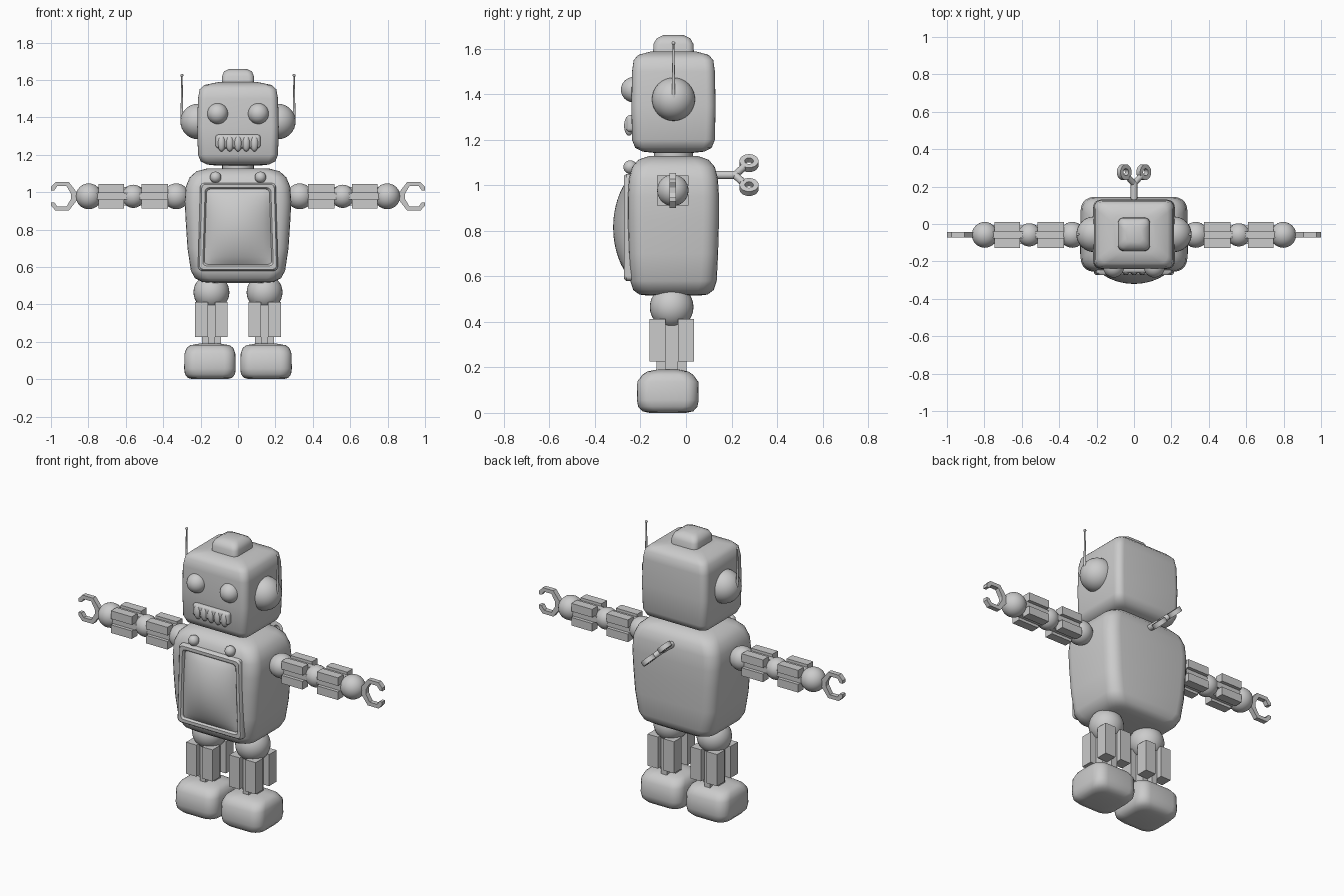
import bpy, bmesh, math
from mathutils import Vector

if "Cube" in bpy.data.objects:
    bpy.data.objects.remove(bpy.data.objects["Cube"])

CY = -0.055  # shared depth centre of the body


def finish(name, bm, angle=40):
    bmesh.ops.recalc_face_normals(bm, faces=bm.faces)
    me = bpy.data.meshes.new(name)
    bm.to_mesh(me)
    bm.free()
    ob = bpy.data.objects.new(name, me)
    bpy.context.collection.objects.link(ob)
    if angle:
        bpy.ops.object.select_all(action='DESELECT')
        ob.select_set(True)
        bpy.context.view_layer.objects.active = ob
        bpy.ops.object.shade_smooth_by_angle(angle=math.radians(angle))
    return ob


def loft(name, cx, cy, rows, r):
    """Stack of rounded rectangles: rows of (z, half_x, half_y)."""
    bm = bmesh.new()
    rings = []
    for z, hx, hy in rows:
        rr = min(r, hx * 0.9, hy * 0.9)
        ring = []
        for k, (sx, sy) in enumerate(((1, 1), (-1, 1), (-1, -1), (1, -1))):
            for i in range(6):
                a = math.pi / 2 * (k + i / 5)
                ring.append(bm.verts.new((cx + sx * (hx - rr) + rr * math.cos(a),
                                          cy + sy * (hy - rr) + rr * math.sin(a), z)))
        rings.append(ring)
    n = len(rings[0])
    for a, b in zip(rings, rings[1:]):
        for i in range(n):
            j = (i + 1) % n
            bm.faces.new((a[i], a[j], b[j], b[i]))
    bm.faces.new(rings[0])
    bm.faces.new(rings[-1])
    return finish(name, bm, 50)


def ball(name, loc, r, scale=(1, 1, 1)):
    bm = bmesh.new()
    bmesh.ops.create_uvsphere(bm, u_segments=32, v_segments=16, radius=r)
    for v in bm.verts:
        v.co = Vector(a * b for a, b in zip(v.co, scale)) + Vector(loc)
    return finish(name, bm)


def box(name, lo, hi, bevel=0.0):
    bm = bmesh.new()
    bmesh.ops.create_cube(bm, size=1)
    for v in bm.verts:
        v.co = Vector(lo[i] + (v.co[i] + 0.5) * (hi[i] - lo[i]) for i in range(3))
    if bevel:
        bmesh.ops.bevel(bm, geom=bm.edges[:], offset=bevel, segments=3, profile=0.5, affect='EDGES')
    return finish(name, bm, 40 if bevel else 0)


def rod(name, a, b, r1, r2=None, n=16):
    a, b = Vector(a), Vector(b)
    bm = bmesh.new()
    bmesh.ops.create_cone(bm, cap_ends=True, segments=n, radius1=r1,
                          radius2=r1 if r2 is None else r2, depth=(b - a).length)
    q = Vector((0, 0, 1)).rotation_difference(b - a)
    for v in bm.verts:
        v.co = q @ v.co + (a + b) / 2
    return finish(name, bm)


# head, top knob, neck, torso
loft("head", 0, CY, [(1.143, .12, .09), (1.148, .165, .135), (1.165, .2, .168), (1.2, .214, .182),
                     (1.35, .218, .185), (1.5, .214, .182), (1.55, .205, .175),
                     (1.573, .18, .155), (1.588, .11, .1)], 0.04)
loft("head_knob", 0, CY, [(1.57, .086, .09), (1.62, .085, .088), (1.645, .075, .075), (1.66, .045, .045)], 0.03)
rod("neck", (0, CY, 1.11), (0, CY, 1.16), 0.085, n=24)
loft("torso", 0, CY, [(.515, .14, .11), (.52, .19, .15), (.54, .23, .177), (.58, .252, .19),
                      (.7, .27, .196), (.85, .28, .2), (.95, .285, .2), (1.03, .279, .195),
                      (1.08, .258, .182), (1.112, .222, .155), (1.128, .16, .11)], 0.07)

# bulging chest screen
bm = bmesh.new()
bmesh.ops.create_grid(bm, x_segments=16, y_segments=18, size=1)
for v in bm.verts:
    u, w = v.co.x, v.co.y
    bulge = ((1 - u * u) * (1 - w * w)) ** 0.8
    v.co = (u * (.182 - .006 * w), -.255 - .065 * bulge, .815 + .208 * w)
rim = [e for e in bm.edges if e.is_boundary]
ext = bmesh.ops.extrude_edge_only(bm, edges=rim)
for v in ext["geom"]:
    if isinstance(v, bmesh.types.BMVert):
        v.co.y = -0.22
finish("chest_screen", bm)

# raised frame round the screen
bm = bmesh.new()
loops = []
for off, y in ((0.03, -.23), (0.03, -.262), (0.022, -.272), (0.004, -.272), (-0.004, -.262), (-0.004, -.23)):
    loop = []
    for k, (sx, sz) in enumerate(((1, 1), (-1, 1), (-1, -1), (1, -1))):
        hx = .178 - .006 * sz + off
        for i in range(5):
            a = math.pi / 2 * (k + i / 4)
            loop.append(bm.verts.new((sx * (hx - .02) + .02 * math.cos(a), y,
                                      .815 + sz * (.185 + off) + .02 * math.sin(a))))
    loops.append(loop)
for a, b in zip(loops, loops[1:]):
    for i in range(20):
        j = (i + 1) % 20
        bm.faces.new((a[i], a[j], b[j], b[i]))
finish("chest_frame", bm)

# mouth grille with teeth
box("mouth", (-.12, -.262, 1.235), (.12, -.22, 1.308), 0.015)
for i in range(5):
    ball("tooth", ((i - 2) * .044, -.25, 1.262), 0.022, (1, 1, 2))

# wind-up key, its bow tilted 45 degrees
rod("key_shaft", (0, .12, 1.045), (0, .225, 1.045), 0.018)
for s in (-1, 1):
    d = Vector((s, 0, -s)) * 0.0525
    c = Vector((0, .277, 1.045)) + d
    bm = bmesh.new()
    prof = [bm.verts.new((x, 0, z)) for x, z in ((.019, -.014), (.042, -.014), (.042, .014), (.019, .014))]
    edges = [bm.edges.new((prof[i], prof[(i + 1) % 4])) for i in range(4)]
    bmesh.ops.spin(bm, geom=prof + edges, cent=(0, 0, 0), axis=(0, 0, 1), angle=math.tau, steps=20)
    bmesh.ops.remove_doubles(bm, verts=bm.verts, dist=1e-4)
    ring = finish("key_bow", bm)
    ring.location = c
    ring.rotation_euler = (0, math.radians(45), 0)
    rod("key_arm", (0, .215, 1.045), Vector((0, .253, 1.045)) + d * .65, 0.016)


def limb_posts(name, centre, axis, lo, hi, half, gap):
    """Four square posts round a shaft, running along one axis."""
    o = [i for i in range(3) if i != axis]
    for p in (-1, 1):
        for q in (-1, 1):
            a, b = [0] * 3, [0] * 3
            a[axis], b[axis] = lo, hi
            for k, s in zip((0, 1), (p, q)):
                e = (centre[k] + s * gap[k], centre[k] + s * half[k])
                a[o[k]], b[o[k]] = min(e), max(e)
            box(name, a, b)


for s in (-1, 1):
    # face details and ears
    ball("eye", (s * .109, -.23, 1.42), 0.056)
    ball("ear", (s * .213, CY, 1.378), 0.095)
    rod("antenna", (s * .3, CY, 1.38), (s * .3, CY, 1.625), 0.008, 0.004, 10)
    ball("antenna_tip", (s * .3, CY, 1.625), 0.008)
    ball("chest_button", (s * .12, -.245, 1.08), 0.03)

    # arm joints and segments
    ay, az = -.058, .978
    for n, x in (("shoulder", .33), ("elbow", .56), ("wrist", .798)):
        ball(n, (s * x, ay, az), 0.069 if n != "elbow" else 0.062)
    for n, x0, x1 in (("upper_arm", .375, .515), ("forearm", .61, .747)):
        lo, hi = sorted((s * x0, s * x1))
        limb_posts(n, (ay, az), 0, lo, hi, (.07, .066), (.018, .018))
    lo, hi = sorted((s * .3, s * .8))
    box("arm_core_flat", (lo, ay - .05, az - .018), (hi, ay + .05, az + .018))
    box("arm_core_tall", (lo, ay - .018, az - .05), (hi, ay + .018, az + .05))

    # gripping claw
    half = [(.862, .022), (.905, .077), (.975, .077), (1.0, .05), (1.0, .032),
            (.982, .032), (.966, .055), (.917, .055), (.892, .012)]
    pts = half + [(x, -z) for x, z in reversed(half)]
    bm = bmesh.new()
    f = bm.faces.new([bm.verts.new((s * x, ay - .014, az + z)) for x, z in pts])
    g = bmesh.ops.extrude_face_region(bm, geom=[f])
    bmesh.ops.translate(bm, vec=(0, .028, 0), verts=[v for v in g["geom"] if isinstance(v, bmesh.types.BMVert)])
    finish("claw", bm, 0)

    # leg
    lx, ly = s * .142, -.063
    ball("hip", (lx, ly, .465), 0.096)
    limb_posts("leg", (lx, ly), 2, .225, .413, (.087, .098), (.019, .028))
    box("leg_core_wide", (lx - .05, ly - .028, .15), (lx + .05, ly + .028, .44))
    box("leg_core_deep", (lx - .019, ly - .066, .15), (lx + .019, ly + .066, .44))

    # foot
    loft("foot", s * .15, -.08, [(.003, .09, .08), (.01, .118, .112), (.03, .134, .13), (.06, .138, .136),
                                 (.14, .136, .134), (.17, .125, .112), (.185, .105, .09), (.193, .06, .05)], 0.06)
bpy.data.objects["foot"].select_set(False)
for ob in bpy.data.objects:
    if ob.name.startswith("foot"):
        ob.location.z = -.003
